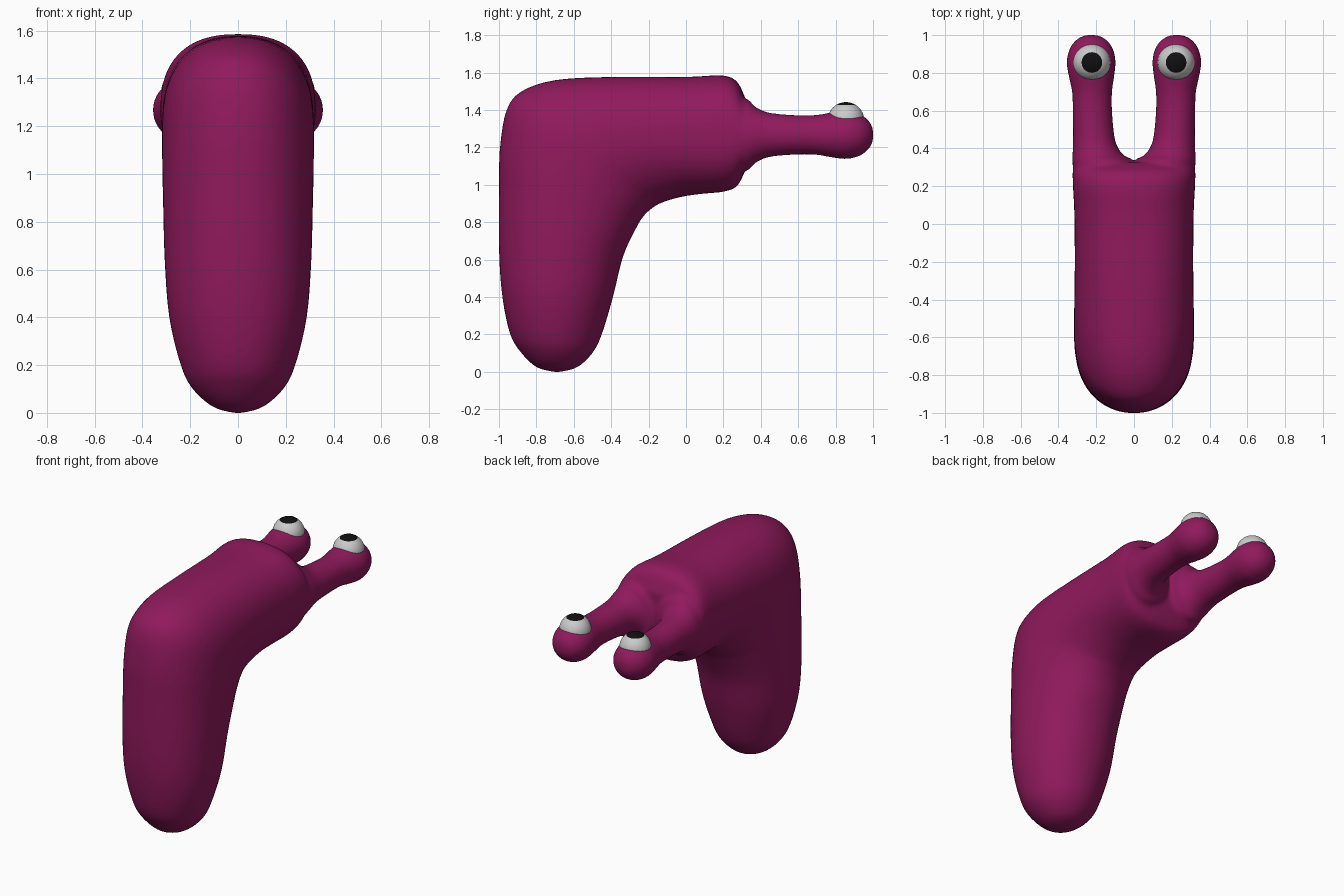
import bpy, bmesh, math
from mathutils import Vector

if "Cube" in bpy.data.objects:
    bpy.data.objects.remove(bpy.data.objects["Cube"])


def material(name, rgb):
    m = bpy.data.materials.new(name)
    m.diffuse_color = (*rgb, 1)
    m.use_nodes = True
    m.node_tree.nodes["Principled BSDF"].inputs["Base Color"].default_value = m.diffuse_color
    return m


SKIN = material("magenta_skin", (0.28, 0.01, 0.11))
WHITE = material("eye_white", (0.8, 0.8, 0.8))
BLACK = material("pupil_black", (0.005, 0.005, 0.005))


def smooth_rows(rows, steps=4):
    """Catmull-Rom interpolation between section rows."""
    out = []
    for i in range(len(rows) - 1):
        a, b, c, d = rows[max(i - 1, 0)], rows[i], rows[i + 1], rows[min(i + 2, len(rows) - 1)]
        for s in range(steps):
            t = s / steps
            out.append([0.5 * (2 * q + (r - p) * t + (2 * p - 5 * q + 4 * r - u) * t * t
                               + (3 * q - p - 3 * r + u) * t ** 3)
                        for p, q, r, u in zip(a, b, c, d)])
    return out + [list(rows[-1])]


def loft(bm, rows, n=48):
    """Row: outer y, outer z, inner y, inner z, centre x, half width, roundness."""
    rings = []
    for oy, oz, iy, iz, cx, hw, p in smooth_rows(rows):
        mid = Vector((cx, (oy + iy) / 2, (oz + iz) / 2))
        axis = Vector((0, (oy - iy) / 2, (oz - iz) / 2))
        ring = []
        for k in range(n):
            a = math.tau * k / n
            c, s = math.cos(a), math.sin(a)
            u = math.copysign(abs(c) ** (2 / p), c)
            v = math.copysign(abs(s) ** (2 / p), s)
            ring.append(bm.verts.new(mid + axis * u + Vector((hw * v, 0, 0))))
        rings.append(ring)
    faces = [bm.faces.new(rings[0]), bm.faces.new(rings[-1][::-1])]
    for r0, r1 in zip(rings, rings[1:]):
        for k in range(n):
            faces.append(bm.faces.new((r0[k], r1[k], r1[(k + 1) % n], r0[(k + 1) % n])))
    bmesh.ops.recalc_face_normals(bm, faces=faces)


# Bent trunk: upright foot turning into a level head
trunk = [
    (-0.71, 0.000, -0.67, 0.000, 0, 0.02, 2),
    (-0.80, 0.025, -0.58, 0.025, 0, 0.105, 2),
    (-0.88, 0.10, -0.50, 0.10, 0, 0.19, 2),
    (-0.94, 0.20, -0.45, 0.20, 0, 0.24, 2),
    (-0.982, 0.40, -0.39, 0.40, 0, 0.288, 2.1),
    (-1.00, 0.65, -0.335, 0.62, 0, 0.307, 2.1),
    (-1.00, 1.00, -0.26, 0.78, 0, 0.314, 2.1),
    (-0.995, 1.20, -0.22, 0.84, 0, 0.317, 2.1),
    (-0.96, 1.40, -0.18, 0.875, 0, 0.318, 2.1),
    (-0.88, 1.50, -0.15, 0.895, 0, 0.318, 2.1),
    (-0.70, 1.56, -0.09, 0.918, 0, 0.316, 2.15),
    (-0.40, 1.577, 0.00, 0.94, 0, 0.314, 2.2),
    (0.00, 1.577, 0.10, 0.953, 0, 0.316, 2.35),
    (0.19, 1.585, 0.20, 0.963, 0, 0.323, 2.45),
    (0.27, 1.555, 0.27, 0.99, 0, 0.325, 2.4),
    (0.31, 1.48, 0.31, 1.06, 0, 0.32, 2.3),
    (0.325, 1.44, 0.325, 1.10, 0, 0.31, 2.2),
]
# Eye stalk: y, centre x, half width, half height
stalk = [
    (0.22, 0.163, 0.155, 0.22), (0.33, 0.163, 0.163, 0.19), (0.36, 0.188, 0.138, 0.158),
    (0.40, 0.203, 0.121, 0.134), (0.46, 0.213, 0.110, 0.116), (0.60, 0.220, 0.104, 0.105),
    (0.70, 0.222, 0.106, 0.107), (0.78, 0.225, 0.120, 0.121), (0.86, 0.227, 0.130, 0.129),
    (0.93, 0.226, 0.114, 0.112), (0.975, 0.226, 0.080, 0.078), (0.995, 0.226, 0.045, 0.045),
    (1.002, 0.226, 0.01, 0.01),
]
bm = bmesh.new()
loft(bm, trunk)
for side in (-1, 1):
    loft(bm, [(y, 1.267 + h, y, 1.267 - h, side * x, w, 2) for y, x, w, h in stalk])
me = bpy.data.meshes.new("body")
bm.to_mesh(me)
bm.free()
me.materials.append(SKIN)
body = bpy.data.objects.new("body", me)
bpy.context.collection.objects.link(body)

# Fuse trunk and stalks into one soft skin
fuse = body.modifiers.new("fuse", 'REMESH')
fuse.mode = 'VOXEL'
fuse.voxel_size = 0.012
fuse.use_smooth_shade = True
soft = body.modifiers.new("soften", 'SMOOTH')
soft.factor = 0.5
soft.iterations = 10

# Eyeballs with pupils on top
for name, side in (("left_eye", -1), ("right_eye", 1)):
    bpy.ops.mesh.primitive_uv_sphere_add(segments=48, ring_count=32, radius=0.098,
                                         location=(side * 0.223, 0.855, 1.344))
    eye = bpy.context.object
    eye.name = name
    eye.data.materials.append(WHITE)
    eye.data.materials.append(BLACK)
    for f in eye.data.polygons:
        f.use_smooth = True
        f.material_index = int(f.center.z > 0.098 * math.cos(math.radians(34)))
